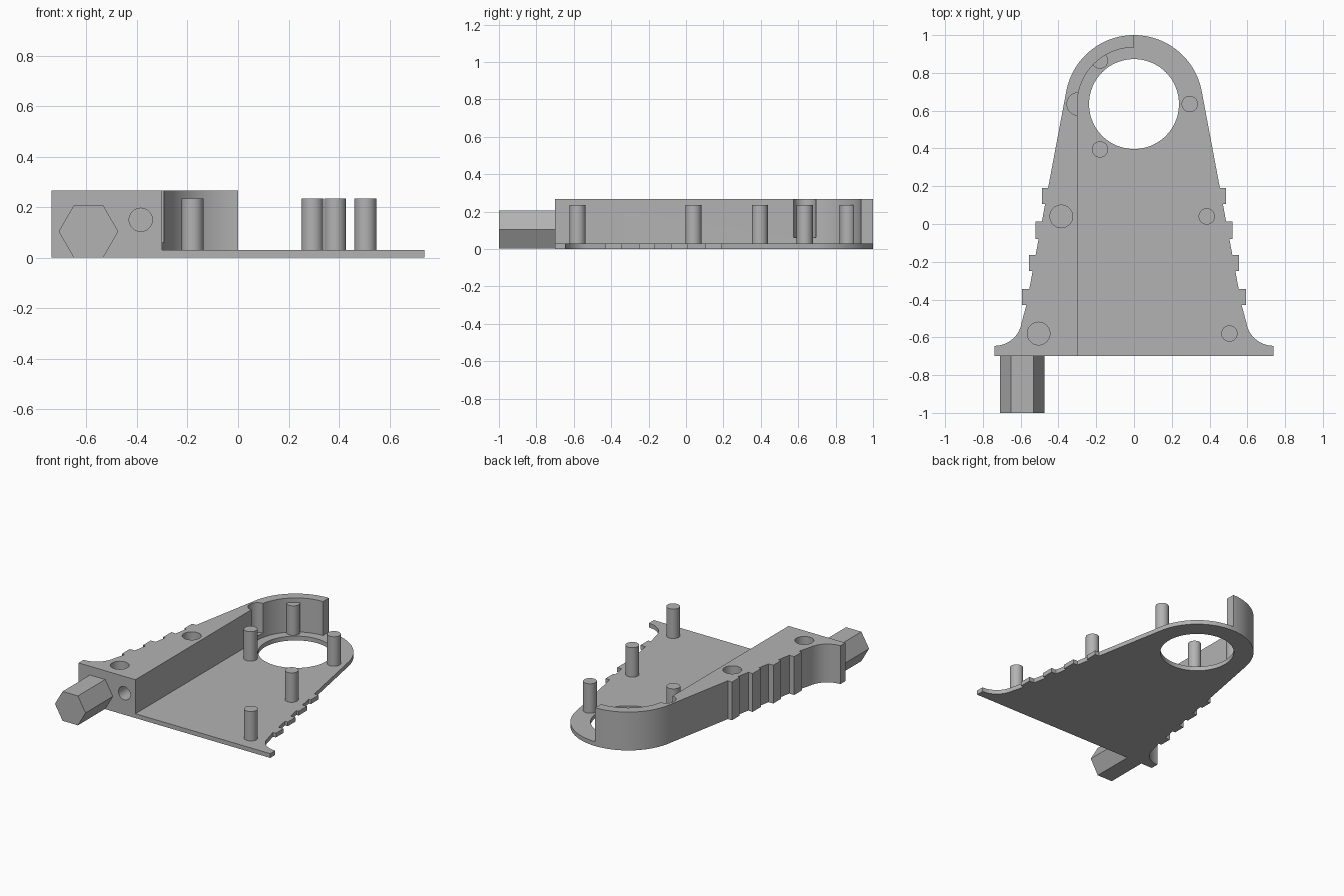
import bpy, bmesh, math
from mathutils import Matrix, Vector

cube = bpy.data.objects.get("Cube")
if cube:
    bpy.data.objects.remove(cube, do_unlink=True)

grey = bpy.data.materials.new("plain_grey")
grey.use_nodes = True
COLOUR = (0.45, 0.45, 0.45, 1)
grey.diffuse_color = COLOUR
grey.node_tree.nodes["Principled BSDF"].inputs["Base Color"].default_value = COLOUR

PLATE_TOP, PIN_TOP, WALL_TOP = 0.03, 0.235, 0.267
RING_Y, RING_R, HOLE_R, WALL_R = 0.635, 0.365, 0.238, 0.30
FRONT, HALF_W = -0.70, 0.738


def finish(name, bm):
    bmesh.ops.recalc_face_normals(bm, faces=bm.faces)
    mesh = bpy.data.meshes.new(name)
    bm.to_mesh(mesh)
    bm.free()
    mesh.materials.append(grey)
    ob = bpy.data.objects.new(name, mesh)
    bpy.context.collection.objects.link(ob)
    return ob


def extrude(name, points, z0, z1):
    bm = bmesh.new()
    face = bm.faces.new([bm.verts.new((x, y, z0)) for x, y in points])
    top = bmesh.ops.extrude_face_region(bm, geom=[face])["geom"]
    verts = [v for v in top if isinstance(v, bmesh.types.BMVert)]
    bmesh.ops.translate(bm, verts=verts, vec=(0, 0, z1 - z0))
    return finish(name, bm)


def cylinder(name, start, end, radius, sides=48):
    a, b = Vector(start), Vector(end)
    bm = bmesh.new()
    turn = (b - a).to_track_quat("Z", "Y").to_matrix().to_4x4()
    bmesh.ops.create_cone(bm, cap_ends=True, segments=sides, radius1=radius,
                          radius2=radius, depth=(b - a).length,
                          matrix=Matrix.Translation((a + b) / 2) @ turn)
    return finish(name, bm)


def combine(ob, other, operation):
    mod = ob.modifiers.new(operation.lower(), "BOOLEAN")
    mod.operation, mod.object, mod.solver = operation, other, "EXACT"
    bpy.context.view_layer.objects.active = ob
    bpy.ops.object.modifier_apply(modifier=mod.name)
    bpy.data.objects.remove(other, do_unlink=True)


def arc(cx, cy, r, a0, a1, steps):
    angles = [math.radians(a0 + (a1 - a0) * i / steps) for i in range(steps + 1)]
    return [(cx + r * math.cos(a), cy + r * math.sin(a)) for a in angles]


def side_x(y):
    return 0.36 + 0.186 * (0.70 - y)


# Right-hand outline: foot, concave flare, grip teeth, round head
half = [(HALF_W, FRONT), (HALF_W, -0.645)]
half += arc(HALF_W, -0.50, 0.145, 270, 188, 12)
for low, high, x in [(-0.43, -0.345, 0.592), (-0.25, -0.165, 0.557),
                     (-0.08, 0.012, 0.522), (0.105, 0.19, 0.487)]:
    half += [(side_x(low), low), (x, low), (x, high), (side_x(high), high)]
half += arc(0, RING_Y, RING_R, 10.5, 90, 24)
mirrored = [(-x, y) for x, y in half]

# Base plate with the large round opening
plate = extrude("base_plate", half + mirrored[-2::-1], 0, PLATE_TOP)
combine(plate, cylinder("cutter", (0, RING_Y, -1), (0, RING_Y, 1), HOLE_R, 96), "DIFFERENCE")

# Raised wall following the left of the outline
inner = arc(0, RING_Y, WALL_R, 90, 180, 32) + [(-WALL_R, FRONT)]
wall = extrude("side_wall", mirrored + inner, PLATE_TOP, WALL_TOP)

# Sockets in the wall that receive the pins
for x, y in [(-0.505, -0.58), (-0.385, 0.04), (-0.295, RING_Y)]:
    combine(wall, cylinder("cutter", (x, y, 0.06), (x, y, 1), 0.06), "DIFFERENCE")
combine(wall, cylinder("cutter", (-0.385, -1, 0.15), (-0.385, -0.45, 0.15), 0.046), "DIFFERENCE")
combine(plate, wall, "UNION")
plate.name = "base_plate_and_wall"

# Upright pins
pins = [cylinder("pin", (x, y, 0.02), (x, y, PIN_TOP), 0.043)
        for x, y in [(0.295, RING_Y), (-0.18, 0.395), (-0.18, 0.865),
                     (0.385, 0.04), (0.505, -0.58)]]

# Hexagonal stub on the front
stub = cylinder("hex_stub", (-0.592, -1, 0.104), (-0.592, FRONT, 0.104), 0.118, 6)
box = [v.co for v in stub.data.vertices]
if max(c.z for c in box) - min(c.z for c in box) > 0.22:
    turn = (Matrix.Translation((-0.592, 0, 0.104)) @ Matrix.Rotation(math.pi / 6, 4, "Y")
            @ Matrix.Translation((0.592, 0, -0.104)))
    stub.data.transform(turn)

# Smooth round surfaces, keep edges sharp
bpy.ops.object.select_all(action="DESELECT")
for ob in [plate] + pins:
    ob.select_set(True)
bpy.context.view_layer.objects.active = plate
bpy.ops.object.shade_smooth_by_angle(angle=math.radians(25))
